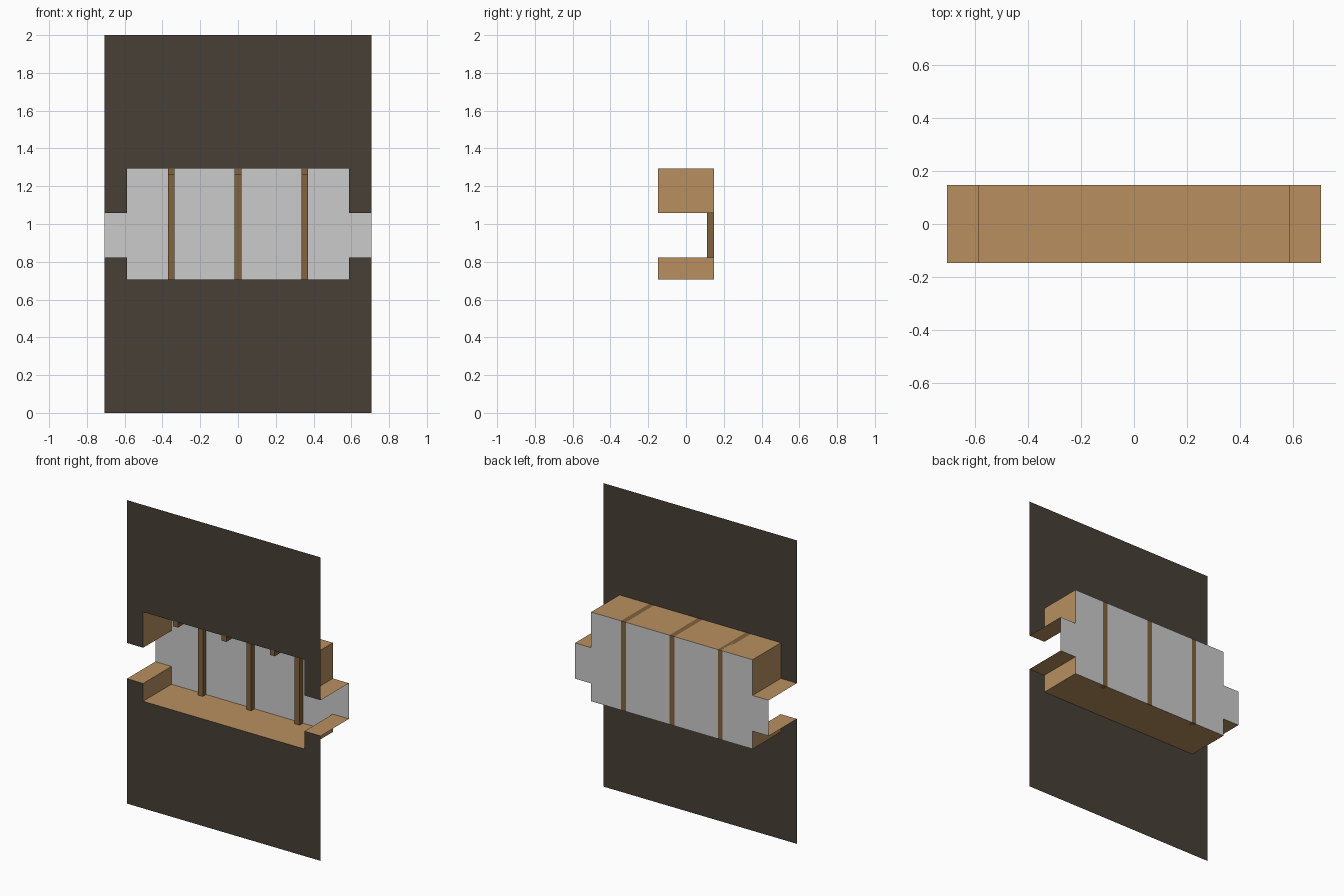
import bpy, bmesh

if "Cube" in bpy.data.objects:
    bpy.data.objects.remove(bpy.data.objects["Cube"])

U = 2 / 17            # module: the panel is 12 x 17 modules
YF, YB = -1.25 * U, 1.25 * U
X1, X2 = 5 * U, 6 * U
Z0, Z1, Z2, Z3 = 6 * U, 7 * U, 9 * U, 11 * U
TOP = 17 * U


def material(name, rgb):
    m = bpy.data.materials.new(name)
    m.diffuse_color = (*rgb, 1)
    m.use_nodes = True
    m.node_tree.nodes["Principled BSDF"].inputs["Base Color"].default_value = m.diffuse_color
    return m


dark = material("dark_panel", (0.065, 0.050, 0.037))
tan = material("light_wood", (0.48, 0.28, 0.117))
brown = material("dark_wood", (0.22, 0.125, 0.045))


def build(name, polys, mat=None, extrude=None):
    """Flat faces from point lists, optionally extruded along a vector."""
    bm = bmesh.new()
    for pts in polys:
        f = bm.faces.new([bm.verts.new(p) for p in pts])
        if extrude:
            r = bmesh.ops.extrude_face_region(bm, geom=[f])
            vs = [v for v in r["geom"] if isinstance(v, bmesh.types.BMVert)]
            bmesh.ops.translate(bm, verts=vs, vec=extrude)
    bmesh.ops.remove_doubles(bm, verts=bm.verts, dist=1e-5)
    if extrude:
        bmesh.ops.recalc_face_normals(bm, faces=bm.faces)
    me = bpy.data.meshes.new(name)
    bm.to_mesh(me)
    bm.free()
    if mat:
        me.materials.append(mat)
    ob = bpy.data.objects.new(name, me)
    bpy.context.collection.objects.link(ob)
    return ob


# Stepped edges of the window opening, left to right (x, z)
lower = [(-X2, Z1), (-X1, Z1), (-X1, Z0), (X1, Z0), (X1, Z1), (X2, Z1)]
upper = [(-X2, Z2), (-X1, Z2), (-X1, Z3), (X1, Z3), (X1, Z2), (X2, Z2)]

# Thin front wall panels above and below the opening
build("front_panel_lower",
      [[(x, YF, z) for x, z in [(-X2, 0), (X2, 0)] + lower[::-1]]], dark)
build("front_panel_upper",
      [[(x, YF, z) for x, z in upper + [(X2, TOP), (-X2, TOP)]]], dark)

# Glazing at the back of the bay
build("window_pane", [[(x, YB, z) for x, z in lower + upper[::-1]]])

# Wooden lining joining the panels to the pane, open at both ends
for name, edge in (("lining_lower", lower), ("lining_upper", upper[::-1])):
    build(name, [[(a[0], YF, a[1]), (b[0], YF, b[1]),
                  (b[0], YB, b[1]), (a[0], YB, a[1])]
                 for a, b in zip(edge, edge[1:])], tan)

# L-shaped window bars: a post at the pane and a beam under the ceiling
W = 0.3 * U
YO = YB + 0.0004
profile = [(YO, Z0), (YO, Z3), (YF, Z3), (YF, Z3 - W), (YB - W, Z3 - W), (YB - W, Z0)]
for name, x in (("left", -3 * U), ("middle", 0), ("right", 3 * U)):
    build("window_bar_" + name, [[(x - W / 2, y, z) for y, z in profile]],
          brown, (W, 0, 0))
